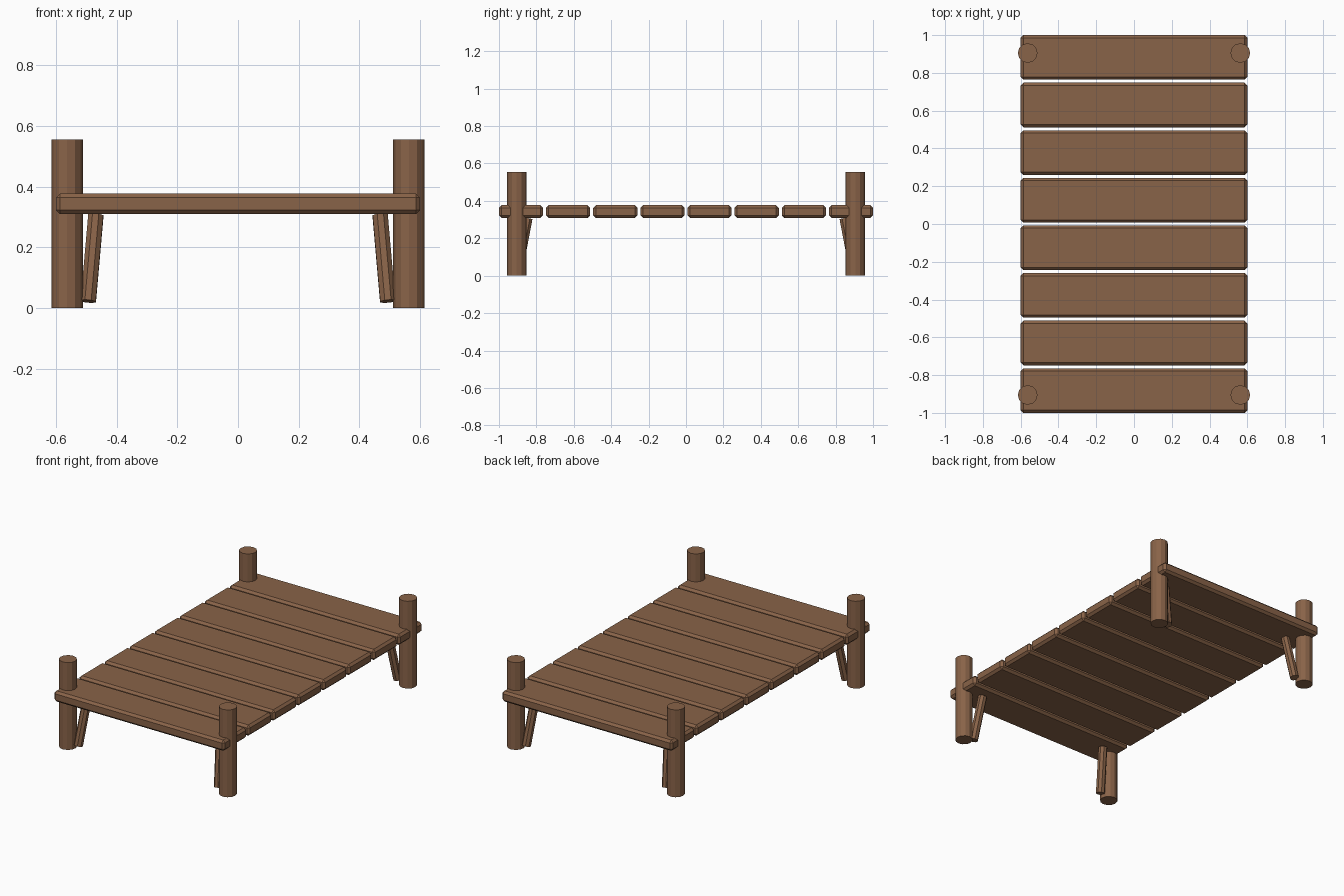
import bpy
from mathutils import Vector

cube = bpy.data.objects.get("Cube")
if cube:
    bpy.data.objects.remove(cube, do_unlink=True)

WOOD = (0.25, 0.125, 0.065, 1)
wood = bpy.data.materials.new("brown_wood")
wood.use_nodes = True
wood.diffuse_color = WOOD
bsdf = next(n for n in wood.node_tree.nodes if n.type == "BSDF_PRINCIPLED")
bsdf.inputs["Base Color"].default_value = WOOD
bsdf.inputs["Roughness"].default_value = 0.9


def plank(name, centre, size, chamfer):
    """Box board with a single chamfer on every edge."""
    bpy.ops.mesh.primitive_cube_add(size=1, location=centre)
    board = bpy.context.object
    board.name = name
    board.scale = size
    bpy.ops.object.transform_apply(location=False, rotation=False, scale=True)
    bevel = board.modifiers.new("chamfer", "BEVEL")
    bevel.width = chamfer
    bevel.segments = 1
    board.data.materials.append(wood)


def log(name, bottom, top, radius, sides):
    """Flat-sided round timber between two points."""
    a, b = Vector(bottom), Vector(top)
    bpy.ops.mesh.primitive_cylinder_add(
        vertices=sides, radius=radius, depth=(b - a).length, location=(a + b) / 2,
        rotation=(b - a).to_track_quat("Z", "Y").to_euler())
    timber = bpy.context.object
    timber.name = name
    timber.data.materials.append(wood)


# Deck boards, evenly spaced from front to back
COUNT, WIDTH = 8, 0.236
pitch = (2 - WIDTH) / (COUNT - 1)
for i in range(COUNT):
    y = -1 + WIDTH / 2 + i * pitch
    plank(f"deck_plank_{i + 1}", (0, y, 0.343), (1.2, WIDTH, 0.068), 0.014)

# Corner posts, each with a slanted brace on its inner side
for sx, side in ((1, "left"), (-1, "right")):
    for sy, end in ((-1, "front"), (1, "back")):
        log(f"{end}_{side}_post", (sx * 0.563, sy * 0.905, 0),
            (sx * 0.563, sy * 0.905, 0.555), 0.052, 12)
        log(f"{end}_{side}_brace", (sx * 0.493, sy * 0.9, 0.022),
            (sx * 0.468, sy * 0.846, 0.306), 0.027, 8)
